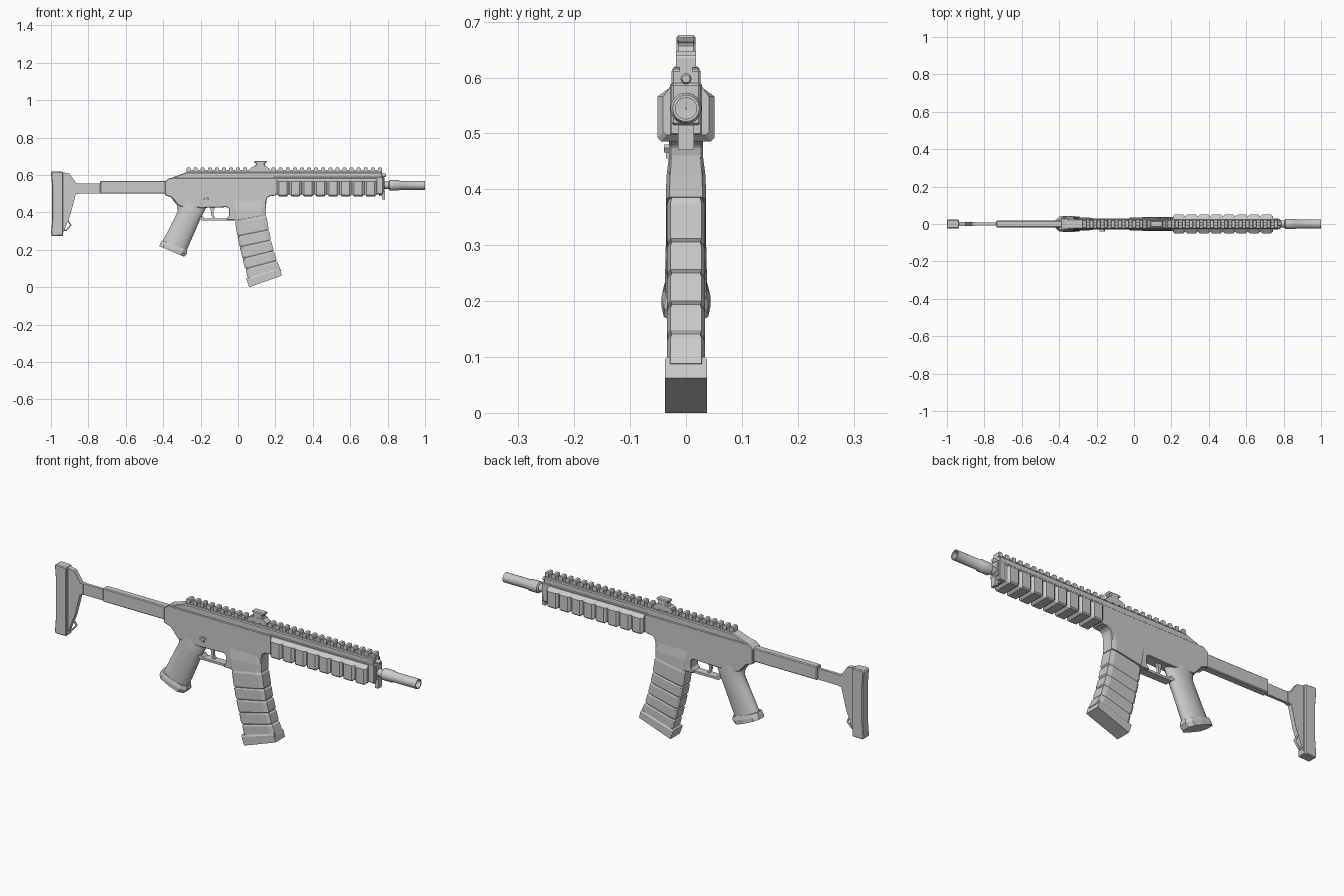
import bpy, bmesh, math
from mathutils import Vector

if "Cube" in bpy.data.objects:
    bpy.data.objects.remove(bpy.data.objects["Cube"])


def loft(name, rings, smooth=None, closed=False):
    """Skin equal-sized rings of points; cap the ends unless closed in a loop."""
    bm = bmesh.new()
    rows = [[bm.verts.new(p) for p in r] for r in rings]
    n = len(rows[0])
    pairs = list(zip(rows, rows[1:])) + ([(rows[-1], rows[0])] if closed else [])
    for a, b in pairs:
        for i in range(n):
            bm.faces.new((a[i], a[(i + 1) % n], b[(i + 1) % n], b[i]))
    if not closed:
        bm.faces.new(rows[0])
        bm.faces.new(rows[-1])
    bmesh.ops.recalc_face_normals(bm, faces=bm.faces)
    me = bpy.data.meshes.new(name)
    bm.to_mesh(me)
    bm.free()
    ob = bpy.data.objects.new(name, me)
    bpy.context.collection.objects.link(ob)
    if smooth:
        bpy.ops.object.select_all(action='DESELECT')
        ob.select_set(True)
        bpy.context.view_layer.objects.active = ob
        bpy.ops.object.shade_smooth_by_angle(angle=math.radians(smooth))
    return ob


def prism(name, pts, w, y=0, bevel=0):
    """Side profile (x, z) given thickness 2w across y."""
    ob = loft(name, [[(x, y + s * w, z) for x, z in pts] for s in (-1, 1)])
    if bevel:
        m = ob.modifiers.new("Bevel", 'BEVEL')
        m.width, m.segments, m.limit_method = bevel, 1, 'ANGLE'
    return ob


def box(name, x0, x1, z0, z1, w, y=0, bevel=0):
    return prism(name, [(x0, z0), (x1, z0), (x1, z1), (x0, z1)], w, y, bevel)


def lathe_x(name, prof, z, n=24, closed=False):
    """Turn (x, radius) points around an axis along x."""
    rings = [[(x, r * math.cos(2 * math.pi * i / n), z + r * math.sin(2 * math.pi * i / n))
              for i in range(n)] for x, r in prof]
    return loft(name, rings, 40, closed)


def slanted(name, sections, shape, smooth=None):
    """Loft between (rear, front, half width) sections; shape is in the unit square."""
    rings = []
    for rear, front, w in sections:
        a, b = Vector(rear), Vector(front)
        ring = []
        for u, v in shape:
            p = a.lerp(b, (u + 1) / 2)
            ring.append((p.x, v * w, p.y))
        rings.append(ring)
    return loft(name, rings, smooth)


circle = [(math.cos(2 * math.pi * i / 24), math.sin(2 * math.pi * i / 24)) for i in range(24)]
chamfered = [(-1, -.8), (-.85, -1), (.75, -1), (1, -.82), (1, .82), (.75, 1), (-.85, 1), (-1, .8)]

# Receiver body and raised top
prism("receiver", [(-.39, .567), (-.39, .492), (-.355, .48), (-.313, .433), (-.195, .424),
                   (-.06, .428), (-.048, .42), (-.048, .38), (-.06, .368), (-.06, .358),
                   (-.018, .358), (.147, .388), (.15, .455), (.156, .477), (.17, .487),
                   (.205, .49), (.205, .585), (-.365, .585)], .03, bevel=.003)
prism("upper_receiver", [(-.37, .58), (-.275, .615), (.77, .615), (.77, .58)], .026, bevel=.004)
slanted("magazine_well", [((-.045, .47), (.152, .47), .029), ((-.03, .41), (.15, .425), .035),
                          ((-.018, .356), (.149, .386), .036)], chamfered)

# Top rail with cross slots
box("rail_base", -.275, .77, .61, .626, .012)
for i in range(28):
    x = -.275 + i * .0379
    prism(f"rail_tooth_{i + 1}", [(x, .618), (x + .021, .618), (x + .021, .635),
                                  (x + .018, .64), (x + .003, .64), (x, .635)], .018)

# Sight on the rail
prism("sight_base", [(.065, .622), (.17, .622), (.17, .632), (.15, .648), (.085, .648), (.065, .632)], .018)
prism("sight_body", [(.085, .64), (.15, .64), (.142, .66), (.154, .667), (.154, .676),
                     (.086, .676), (.086, .667), (.098, .66)], .017, bevel=.004)

# Ribbed handguard around a plain core
box("handguard_core", .19, .775, .497, .59, .029, bevel=.003)
rings = []
for i in range(8):
    for dx, w, z in ((.0005, .041, .497), (.012, .051, .486), (.055, .051, .486), (.0665, .041, .497)):
        x = .207 + i * .067 + dx
        half = [(w - .006, z), (w, z + .006), (w, .566), (.029, .582)]
        rings.append([(x, y, h) for y, h in half] + [(x, -y, h) for y, h in reversed(half)])
loft("handguard", rings)

# Barrel, hollow at the muzzle
lathe_x("barrel", [(.75, .019), (.805, .019), (.81, .028), (.86, .028), (.865, .024), (1, .024),
                   (1, .019), (.87, .019), (.869, .001), (.75, .001)], .545, closed=True)
lathe_x("gas_plug", [(.75, .010), (.786, .010), (.79, .007)], .598, 12)
box("front_block", .765, .783, .515, .59, .026, bevel=.004)
prism("front_lug", [(.755, .515), (.755, .488), (.77, .488), (.77, .47), (.787, .47), (.787, .515)], .014)

# Grip with flared foot
slanted("grip", [((-.365, .49), (-.15, .475), .027), ((-.325, .435), (-.18, .405), .034),
                 ((-.322, .405), (-.203, .36), .036), ((-.36, .33), (-.236, .285), .036),
                 ((-.404, .243), (-.275, .195), .038)], circle, 50)
slanted("grip_foot", [((-.407, .25), (-.272, .2), .039), ((-.415, .235), (-.272, .18), .044),
                      ((-.421, .22), (-.288, .163), .044)],
        [(-1, -.45), (-.7, -.9), (0, -1), (.7, -.9), (1, -.45), (1, .45), (.7, .9), (0, 1), (-.7, .9), (-1, .45)])

# Trigger and guard
prism("trigger_guard", [(-.21, .37), (-.195, .357), (-.04, .357), (-.04, .368), (-.18, .368), (-.19, .38)], .02)
prism("trigger", [(-.15, .43), (-.12, .43), (-.132, .405), (-.131, .385), (-.123, .372),
                  (-.133, .37), (-.143, .385), (-.145, .405)], .007)

# Selector lever on the front side
prism("selector_lever", [(-.185, .466), (-.16, .466), (-.155, .474), (-.16, .48), (-.185, .475)], .005, -.034)
lathe = box("selector_pin", -.18, -.165, .455, .478, .003, -.033)

# Curved magazine in stepped segments, with a wide foot
edges = [((-.018, .365), (.15, .395)), ((-.005, .28), (.164, .312)), ((.007, .222), (.175, .257)),
         ((.022, .16), (.19, .2)), ((.036, .105), (.205, .148)), ((.055, .042), (.23, .088))]
secs = []
for (a0, b0), (a1, b1) in zip(edges, edges[1:]):
    a0, b0, a1, b1 = map(Vector, (a0, b0, a1, b1))
    d = (b1 - b0) * .12
    secs += [(a0 + Vector((.005, 0)) + d, b0 - Vector((.005, 0)) + d, .031),
             (a0 + d * 2, b0 + d * 2, .034), (a1, b1, .034)]
slanted("magazine", secs, chamfered)
slanted("magazine_foot", [((.043, .047), (.222, .1), .034), ((.046, .04), (.225, .095), .038),
                          ((.06, 0), (.234, .062), .038)],
        [(-1, -1), (1, -1), (1, 1), (-1, 1)])

# Extending stock
box("stock_tube", -.737, -.38, .5, .568, .018, bevel=.004)
box("stock_bar", -.88, -.72, .5, .555, .007)
prism("stock_web", [(-.94, .615), (-.9, .607), (-.865, .555), (-.85, .555), (-.85, .5),
                    (-.868, .497), (-.895, .39), (-.935, .29), (-.94, .28)], .011)
prism("butt_plate", [(-1, .615), (-.993, .62), (-.935, .617), (-.935, .275), (-.993, .273),
                     (-1, .28), (-.994, .36), (-.994, .54)], .024, bevel=.004)

# Sling loop
cu = bpy.data.curves.new("sling_loop", 'CURVE')
cu.dimensions, cu.bevel_depth, cu.bevel_resolution = '3D', .005, 1
sp = cu.splines.new('POLY')
path = [(-.94, .375), (-.915, .365), (-.894, .332), (-.918, .305), (-.94, .305)]
sp.points.add(len(path) - 1)
for p, (x, z) in zip(sp.points, path):
    p.co = (x, 0, z, 1)
bpy.context.collection.objects.link(bpy.data.objects.new("sling_loop", cu))
